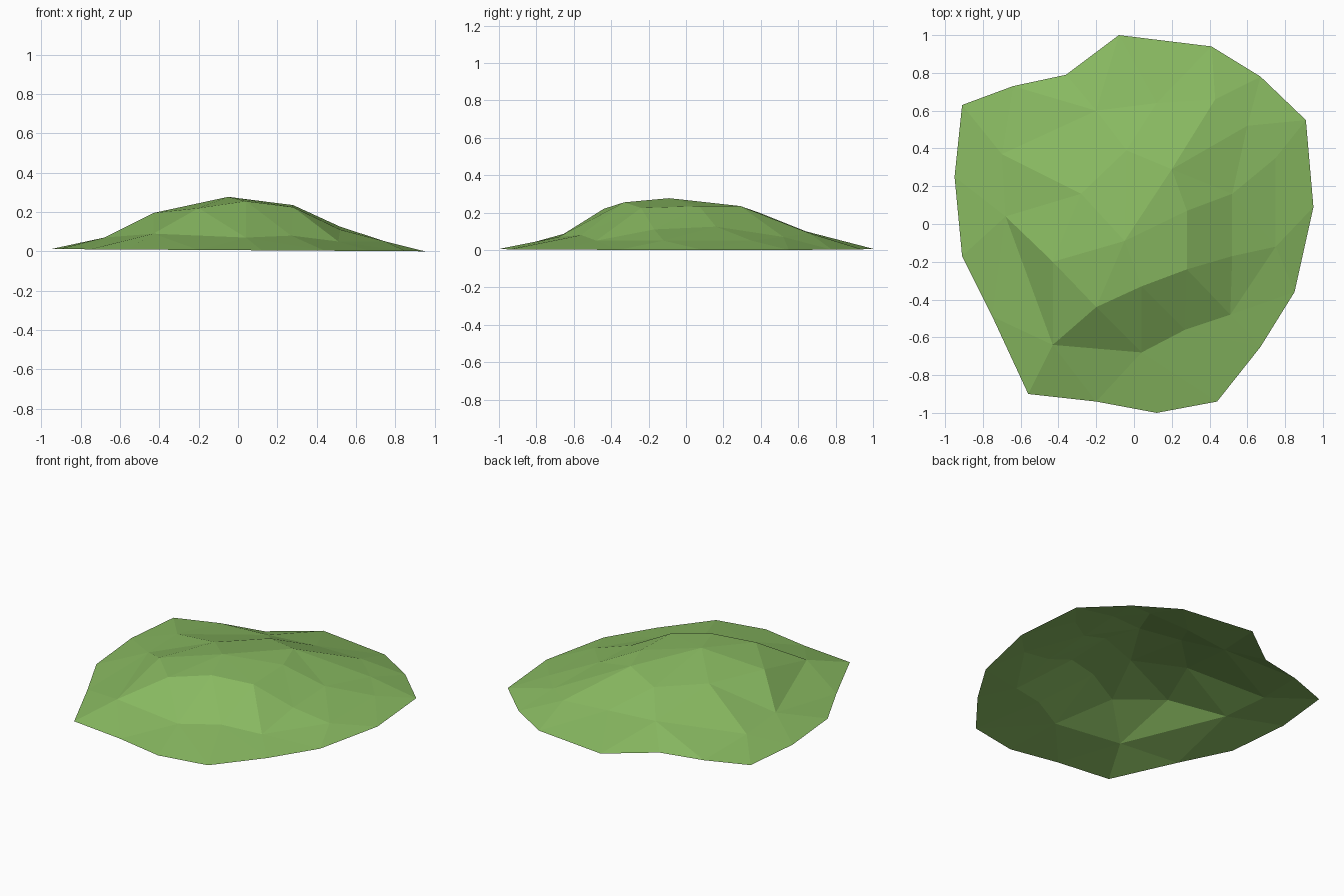
import bpy
import bmesh
from mathutils import Vector
from mathutils.geometry import delaunay_2d_cdt

default_cube = bpy.data.objects.get("Cube")
if default_cube:
    bpy.data.objects.remove(default_cube, do_unlink=True)


def flat_colour(name, rgb):
    """Make one plain material."""
    material = bpy.data.materials.new(name)
    material.use_nodes = True
    colour = (*rgb, 1)
    material.diffuse_color = colour
    shader = material.node_tree.nodes["Principled BSDF"]
    shader.inputs["Base Color"].default_value = colour
    shader.inputs["Roughness"].default_value = 1
    return material


def closed_loop(start, count):
    """Edges joining consecutive points of a contour back to its start."""
    return [(start + i, start + (i + 1) % count) for i in range(count)]


def mound(name, contours, peaks, material):
    """Span height contours and single peaks with an open faceted shell."""
    points, creases = [], []
    for contour in contours:
        creases += closed_loop(len(points), len(contour))
        points += [Vector(p) for p in contour]
    points += [Vector(p) for p in peaks]

    # Triangulate in plan, then lift every point to its contour height
    flat = [p.to_2d() for p in points]
    plan, _, faces, origins, _, _ = delaunay_2d_cdt(flat, creases, [], 1, 1e-5)
    bm = bmesh.new()
    verts = []
    for position, origin in zip(plan, origins):
        height = points[origin[0]].z
        verts.append(bm.verts.new((position.x, position.y, height)))
    for face in faces:
        bm.faces.new([verts[i] for i in face])
    for face in bm.faces:
        face.normal_update()
        if face.normal.z < 0:
            face.normal_flip()
        face.smooth = False

    mesh = bpy.data.meshes.new(name)
    bm.to_mesh(mesh)
    bm.free()
    mesh.materials.append(material)
    shell = bpy.data.objects.new(name, mesh)
    bpy.context.collection.objects.link(shell)


# Irregular ground outline, anticlockwise from the left side
rim_plan = [
    (.95, .09), (.91, .55), (.67, .78), (.41, .94), (-.08, 1), (-.36, .79),
    (-.64, .73), (-.91, .63), (-.95, .25), (-.91, -.17), (-.75, -.49),
    (-.56, -.9), (-.2, -.94), (.12, -1), (.44, -.94), (.67, -.65), (.85, -.36),
]
# The ground edge rises very slightly towards the right
rim = [(x, y, .006 - .006 * x) for x, y in rim_plan]

# Lower slope, where the sides flatten out; it meets the rim at the front
foot = [
    (.75, -.12, .05), (.75, .35, .05), (.6, .52, .07), (.43, .66, .09),
    (.12, .64, .1), (-.2, .6, .1), (-.7, .37, .06), (-.68, .04, .07),
    (-.43, -.64, .09), rim[12], (.04, -.68, .07),
    (.27, -.56, .08), (.51, -.48, .05),
]

# Upper shoulder around the summit
shoulder = [
    (.28, .07, .235), (.2, .29, .235), (-.04, .39, .2), (-.28, .16, .2),
    (-.43, -.2, .195), (-.2, -.44, .22), (.04, -.33, .255), (.28, -.24, .225),
]

# Summit, then the two bulges on the left slope
peaks = [(-.05, -.09, .277), (.52, .16, .125), (.52, -.17, .11)]

grass = flat_colour("grass green", (.25, .49, .12))
mound("grassy_mound", [rim, foot, shoulder], peaks, grass)
